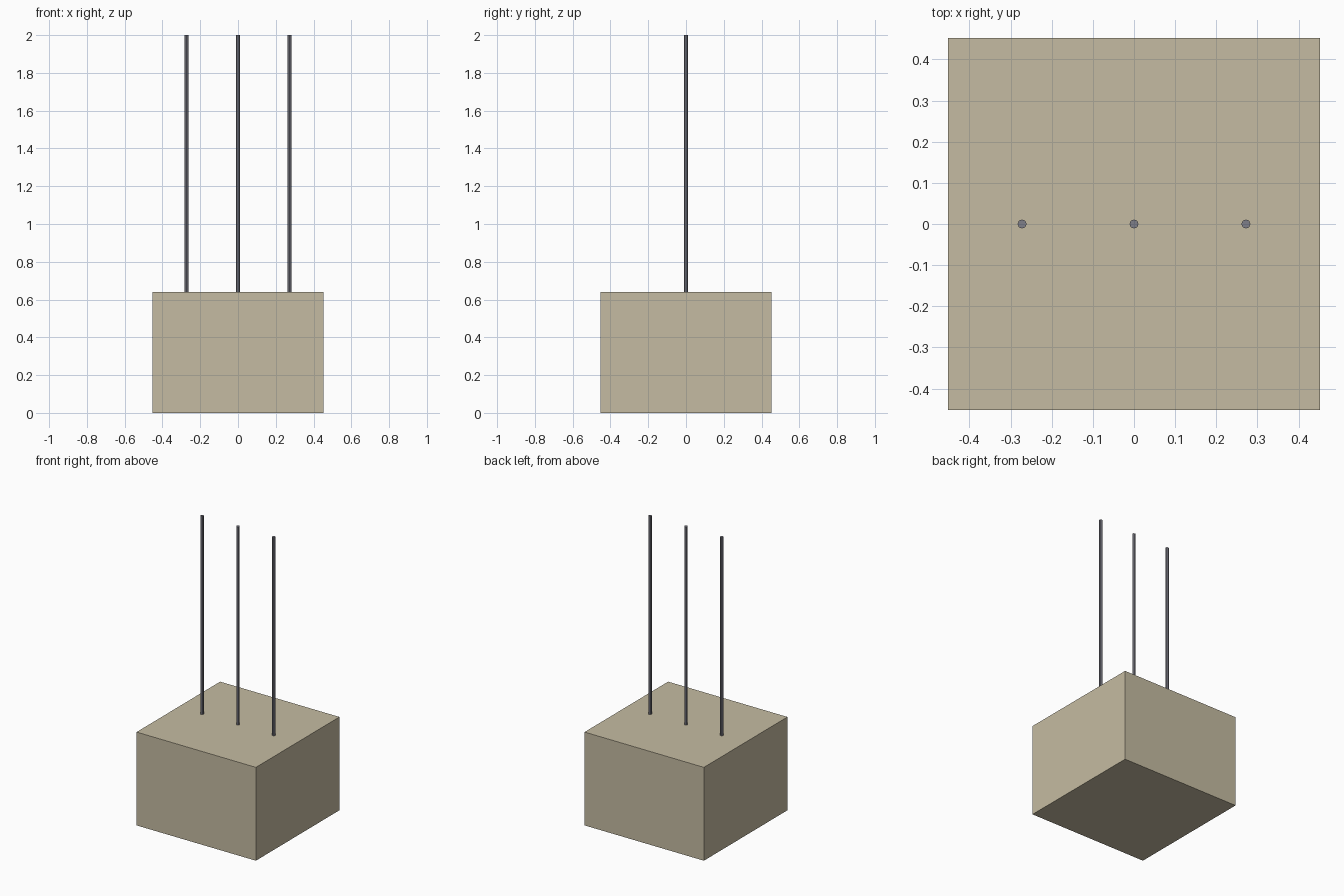
import bpy

if "Cube" in bpy.data.objects:
    bpy.data.objects.remove(bpy.data.objects["Cube"])

BLOCK_WIDTH = 0.905
BLOCK_HEIGHT = 0.64
ROD_RADIUS = 0.011
ROD_SPACING = 0.272
TOP = 2.0


def material(name, color):
    mat = bpy.data.materials.new(name)
    mat.diffuse_color = color
    mat.use_nodes = True
    mat.node_tree.nodes["Principled BSDF"].inputs["Base Color"].default_value = mat.diffuse_color
    return mat


tan = material("tan", (0.56, 0.50, 0.36, 1))
steel = material("dark_steel", (0.21, 0.21, 0.25, 1))

# Base block
bpy.ops.mesh.primitive_cube_add(size=1, location=(0, 0, BLOCK_HEIGHT / 2))
block = bpy.context.object
block.name = "base_block"
block.dimensions = (BLOCK_WIDTH, BLOCK_WIDTH, BLOCK_HEIGHT)
bpy.ops.object.transform_apply(location=False, rotation=False, scale=True)
block.data.materials.append(tan)

# Row of three upright rods standing on the block
for name, x in (("left_rod", -ROD_SPACING), ("middle_rod", 0), ("right_rod", ROD_SPACING)):
    bpy.ops.mesh.primitive_cylinder_add(
        vertices=8, radius=ROD_RADIUS, depth=TOP - BLOCK_HEIGHT,
        location=(x, 0, (TOP + BLOCK_HEIGHT) / 2))
    rod = bpy.context.object
    rod.name = name
    rod.data.materials.append(steel)
